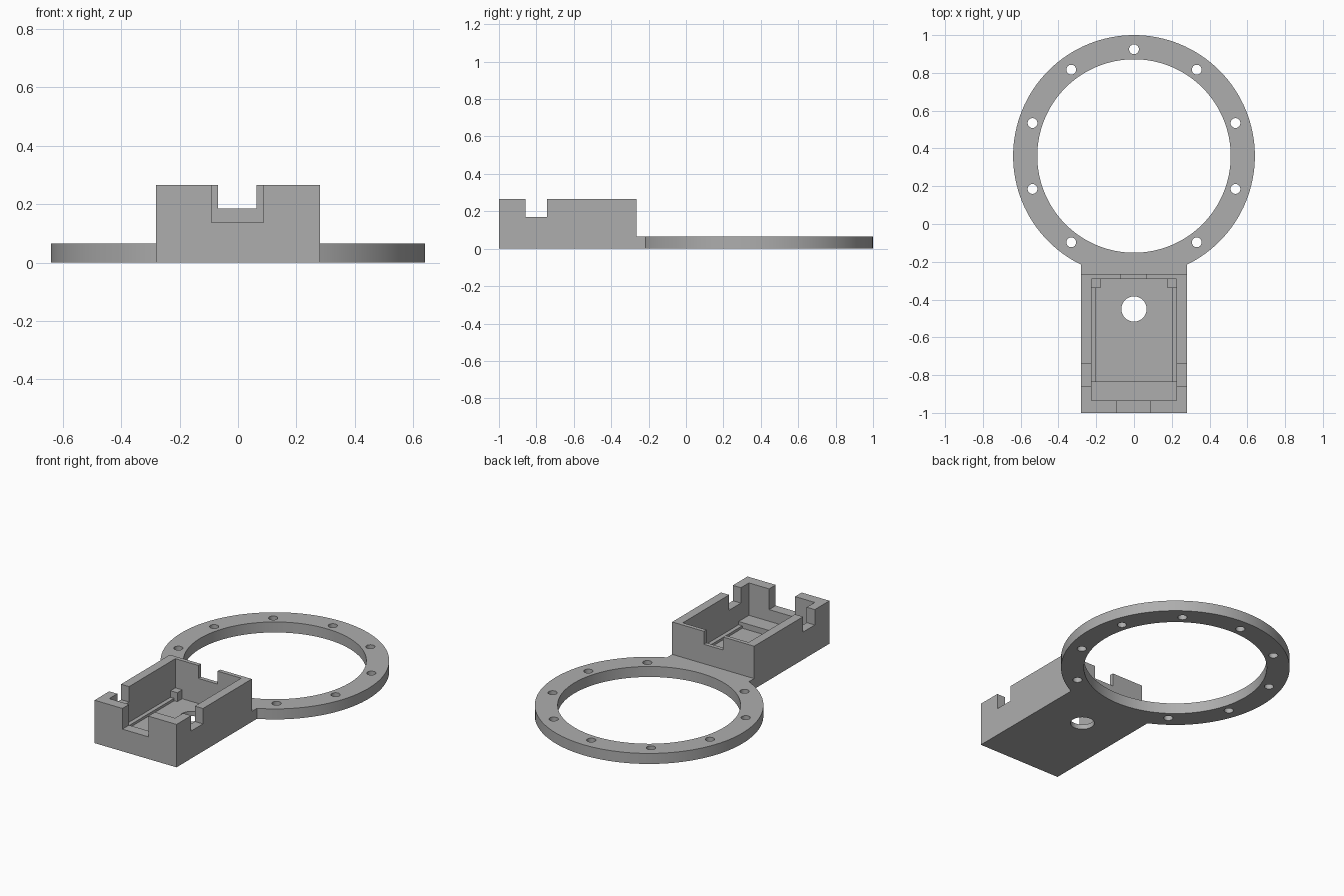
import bpy, bmesh, math
from mathutils import Matrix, Vector

default = bpy.data.objects.get("Cube")
if default:
    bpy.data.objects.remove(default, do_unlink=True)

grey = bpy.data.materials.new("plain grey")
grey.use_nodes = True
colour = (0.42, 0.42, 0.42, 1)
grey.diffuse_color = colour
grey.node_tree.nodes["Principled BSDF"].inputs["Base Color"].default_value = colour


def finish(name, bm):
    mesh = bpy.data.meshes.new(name)
    bm.to_mesh(mesh)
    bm.free()
    mesh.materials.append(grey)
    obj = bpy.data.objects.new(name, mesh)
    bpy.context.collection.objects.link(obj)
    return obj


def box(name, x0, x1, y0, y1, z0, z1):
    bm = bmesh.new()
    bmesh.ops.create_cube(bm, size=1)
    bm.transform(Matrix.Translation(Vector((x0 + x1, y0 + y1, z0 + z1)) / 2)
                 @ Matrix.Diagonal((x1 - x0, y1 - y0, z1 - z0, 1)))
    return finish(name, bm)


def disc(name, x, y, radius, z0, z1, sides):
    bm = bmesh.new()
    bmesh.ops.create_cone(bm, cap_ends=True, segments=sides, radius1=radius,
                          radius2=radius, depth=z1 - z0)
    bm.transform(Matrix.Translation((x, y, (z0 + z1) / 2)))
    return finish(name, bm)


def combine(target, other, operation="DIFFERENCE"):
    other.hide_render = True
    mod = target.modifiers.new("shape", "BOOLEAN")
    mod.operation, mod.solver, mod.object = operation, "EXACT", other
    bpy.context.view_layer.objects.active = target
    bpy.ops.object.modifier_apply(modifier=mod.name)
    bpy.data.objects.remove(other, do_unlink=True)


RING_Y, OUTER, INNER, BOLTS = 0.36, 0.64, 0.512, 0.565
PLATE, TOP, HALF = 0.065, 0.265, 0.28
FLOOR, SHELF, LEDGE = 0.03, 0.045, 0.065
BACK, FRONT = -0.29, -0.935

# Ring, neck and housing joined into one body
body = disc("ring_mount_with_housing", 0, RING_Y, OUTER, 0, PLATE, 128)
combine(body, box("neck", -HALF, HALF, -0.6, -0.17, 0, PLATE), "UNION")
combine(body, box("housing", -HALF, HALF, -1, -0.265, 0, TOP), "UNION")

# Ring opening and bolt holes, none at the neck
combine(body, disc("opening", 0, RING_Y, INNER, -0.1, 0.2, 128))
for i in range(9):
    a = math.radians(-54 + 36 * i)
    combine(body, disc("bolt_hole", BOLTS * math.cos(a),
                       RING_Y + BOLTS * math.sin(a), 0.026, -0.1, 0.2, 24))

# Stepped cavity: front ledge, side shelves, lower floor
combine(body, box("cavity", -0.225, 0.225, FRONT, BACK, LEDGE, 0.4))
combine(body, box("shelf_cut", -0.225, 0.225, -0.835, BACK, SHELF, 0.1))
combine(body, box("floor_cut", -0.2, 0.2, -0.835, BACK, FLOOR, 0.1))
combine(body, disc("cable_hole", 0, -0.45, 0.067, -0.1, 0.2, 48))

# Wall notches: front, back and both sides
combine(body, box("front_notch", -0.09, 0.087, -1.1, FRONT + 0.01, 0.137, 0.4))
combine(body, box("back_notch", -0.068, 0.063, BACK - 0.01, -0.22, 0.185, 0.4))
combine(body, box("side_notch", -0.4, 0.4, -0.857, -0.742, 0.17, 0.4))

# Small support posts in the back corners
for side in (-1, 1):
    x0, x1 = sorted((side * 0.178, side * 0.235))
    combine(body, box("post", x0, x1, -0.338, BACK + 0.01, 0.02, 0.085), "UNION")

bpy.ops.object.select_all(action="DESELECT")
body.select_set(True)
bpy.context.view_layer.objects.active = body
bpy.ops.object.shade_smooth_by_angle(angle=math.radians(30))
